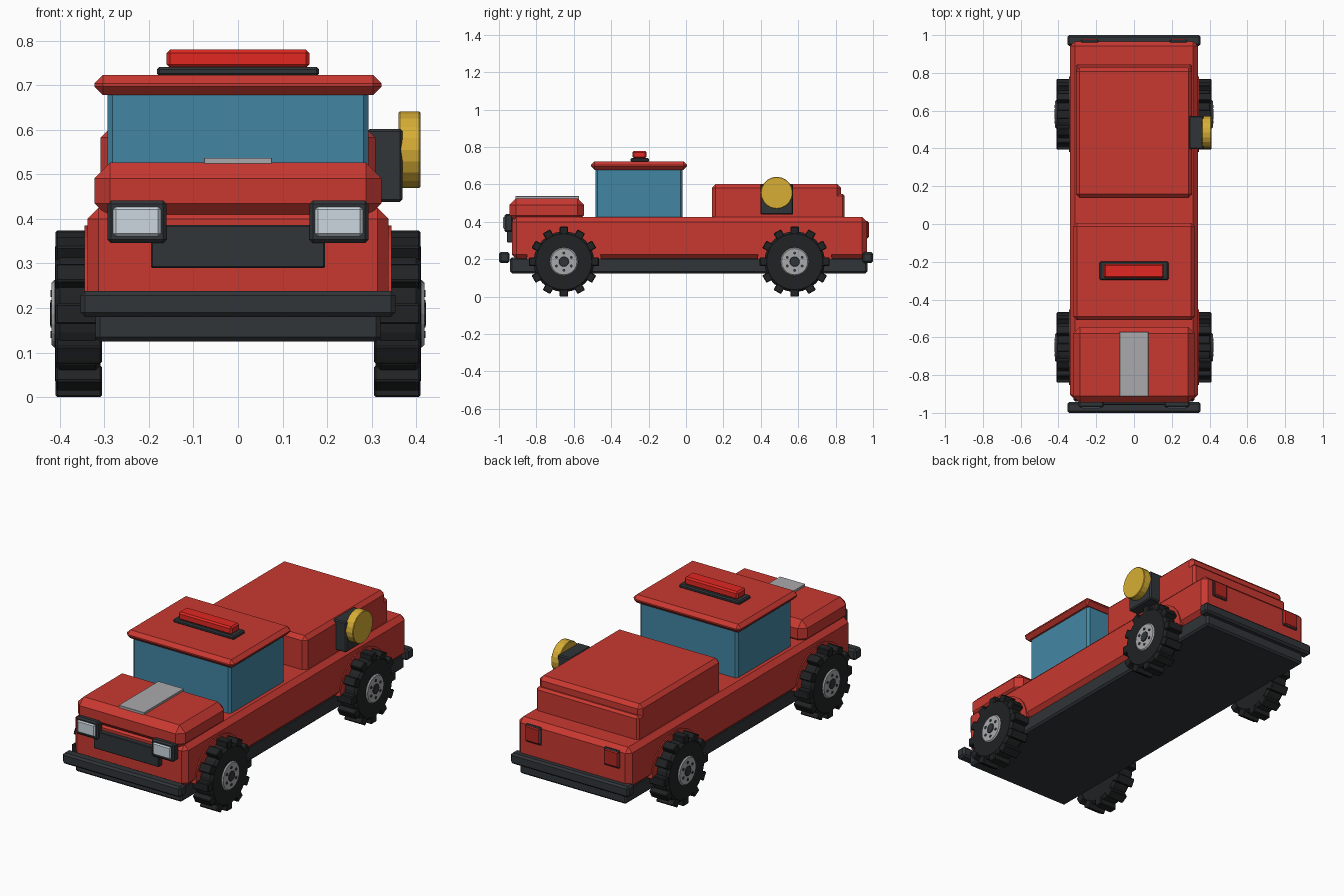
import bpy, bmesh, math
from mathutils import Matrix, Vector

if "Cube" in bpy.data.objects:
    bpy.data.objects.remove(bpy.data.objects["Cube"])


def mat(name, r, g, b):
    m = bpy.data.materials.new(name)
    m.diffuse_color = (r, g, b, 1)
    m.use_nodes = True
    m.node_tree.nodes["Principled BSDF"].inputs["Base Color"].default_value = m.diffuse_color
    return m


RED = mat("red_paint", 0.58, 0.04, 0.03)
LAMP = mat("red_lamp", 0.75, 0.02, 0.015)
TAIL = mat("tail_red", 0.45, 0.02, 0.015)
DARK = mat("dark_trim", 0.03, 0.035, 0.04)
RUBBER = mat("rubber", 0.015, 0.016, 0.017)
BLUE = mat("window_blue", 0.055, 0.24, 0.37)
GOLD = mat("yellow", 0.68, 0.42, 0.035)
LENS = mat("lens", 0.6, 0.68, 0.74)
METAL = mat("metal", 0.4, 0.4, 0.42)


def finish(name, bm, material, bevel=0):
    me = bpy.data.meshes.new(name)
    bm.to_mesh(me)
    bm.free()
    me.materials.append(material)
    ob = bpy.data.objects.new(name, me)
    bpy.context.collection.objects.link(ob)
    if bevel:
        b = ob.modifiers.new("chamfer", 'BEVEL')
        b.width, b.segments, b.limit_method = bevel, 1, 'ANGLE'
        b.angle_limit = math.radians(40)
    return ob


def box(name, x, y, z, material, bevel=0.006):
    """Chamfered box from (min, max) ranges."""
    bm = bmesh.new()
    bmesh.ops.create_cube(bm, size=1)
    for v in bm.verts:
        v.co = Vector([(r[0] + r[1]) / 2 + c * (r[1] - r[0]) for c, r in zip(v.co, (x, y, z))])
    return finish(name, bm, material, bevel)


def mirrored(name, x, y, z, material, bevel=0.006):
    for s, side in ((1, "right"), (-1, "left")):
        xs = tuple(sorted((x[0] * s, x[1] * s)))
        box(f"{name}_{side}", xs, y, z, material, bevel)


def add_disc(bm, x0, x1, y, z, r, n):
    """Cylinder lying along x."""
    m = Matrix.Translation(((x0 + x1) / 2, y, z)) @ Matrix.Rotation(math.pi / 2, 4, 'Y')
    bmesh.ops.create_cone(bm, cap_ends=True, segments=n, radius1=r, radius2=r,
                          depth=abs(x1 - x0), matrix=m)


def disc(name, x0, x1, y, z, r, n, material, bevel=0):
    bm = bmesh.new()
    add_disc(bm, x0, x1, y, z, r, n)
    return finish(name, bm, material, bevel)


# Chassis and bumpers
box("chassis", (-0.32, 0.32), (-0.94, 0.97), (0.125, 0.21), DARK, 0.01)
box("front_bumper", (-0.353, 0.353), (-1.0, -0.943), (0.18, 0.238), DARK, 0.01)
box("rear_bumper", (-0.353, 0.353), (0.943, 1.0), (0.18, 0.238), DARK, 0.01)

# Body, hood and rear cargo box
box("lower_body", (-0.338, 0.338), (-0.93, 0.967), (0.2, 0.425), RED, 0.025)
box("hood", (-0.322, 0.322), (-0.945, -0.545), (0.4, 0.526), RED, 0.035)
box("hood_stripe", (-0.076, 0.076), (-0.912, -0.572), (0.52, 0.537), METAL, 0.001)
box("cargo_box", (-0.308, 0.308), (0.138, 0.828), (0.4, 0.602), RED, 0.02)
box("cargo_lip", (-0.308, 0.308), (0.79, 0.848), (0.4, 0.55), RED, 0.012)

# Cab, roof and warning light
box("cab_windows", (-0.293, 0.293), (-0.485, -0.018), (0.41, 0.69), BLUE, 0.012)
box("roof", (-0.322, 0.322), (-0.508, 0.006), (0.678, 0.723), RED, 0.019)
box("light_bar_base", (-0.182, 0.182), (-0.296, -0.198), (0.72, 0.741), DARK)
box("light_bar", (-0.16, 0.16), (-0.285, -0.212), (0.738, 0.78), LAMP, 0.008)

# Grille, headlights and tail lights
box("grille", (-0.195, 0.195), (-0.957, -0.92), (0.29, 0.386), DARK, 0.003)
mirrored("headlight_frame", (0.16, 0.293), (-0.971, -0.925), (0.346, 0.441), DARK, 0.008)
mirrored("headlight", (0.173, 0.28), (-0.978, -0.96), (0.361, 0.427), LENS)
mirrored("tail_light_frame", (0.187, 0.283), (0.955, 0.974), (0.31, 0.405), DARK, 0.005)
mirrored("tail_light", (0.193, 0.277), (0.965, 0.979), (0.316, 0.399), TAIL, 0.005)

# Side reel on its bracket
box("reel_bracket", (0.29, 0.369), (0.397, 0.572), (0.438, 0.602), DARK)
disc("reel", 0.36, 0.409, 0.485, 0.555, 0.086, 20, GOLD, 0.003)

# Wheels and fenders
ZC = 0.187
for y, end in ((-0.653, "front"), (0.581, "rear")):
    for s, side in ((1, "right"), (-1, "left")):
        tag = f"{end}_{side}"

        # half-round fender showing slightly outside the body
        bm = bmesh.new()
        arc = [(y + 0.2 * math.cos(i * math.pi / 12), 0.2 + 0.185 * math.sin(i * math.pi / 12))
               for i in range(13)]
        f = bm.faces.new([bm.verts.new((0.3 * s, a, b)) for a, b in arc])
        g = bmesh.ops.extrude_face_region(bm, geom=[f])["geom"]
        bmesh.ops.translate(bm, vec=(0.044 * s, 0, 0),
                            verts=[v for v in g if isinstance(v, bmesh.types.BMVert)])
        bmesh.ops.recalc_face_normals(bm, faces=bm.faces)
        finish(f"fender_{tag}", bm, RED)

        # tyre with chunky tread blocks
        disc(f"tyre_{tag}", 0.308 * s, 0.411 * s, y, ZC, 0.162, 24, RUBBER, 0.012)
        bm = bmesh.new()
        for i in range(12):
            m = (Matrix.Translation((0.357 * s, y, ZC)) @ Matrix.Rotation(i * math.pi / 6, 4, 'X')
                 @ Matrix.Translation((0, 0, 0.166)) @ Matrix.Diagonal((0.104, 0.046, 0.042, 1)))
            bmesh.ops.create_cube(bm, size=1, matrix=m)
        finish(f"tread_{tag}", bm, RUBBER, 0.004)

        # rim, hub cap and bolts
        disc(f"rim_{tag}", 0.4 * s, 0.418 * s, y, ZC, 0.076, 20, METAL, 0.006)
        disc(f"hub_cap_{tag}", 0.41 * s, 0.422 * s, y, ZC, 0.027, 12, DARK, 0.002)
        bm = bmesh.new()
        for i in range(6):
            a = i * math.pi / 3 + math.pi / 6
            add_disc(bm, 0.41 * s, 0.4205 * s, y + 0.046 * math.cos(a),
                     ZC + 0.046 * math.sin(a), 0.008, 8)
        finish(f"bolts_{tag}", bm, DARK)
